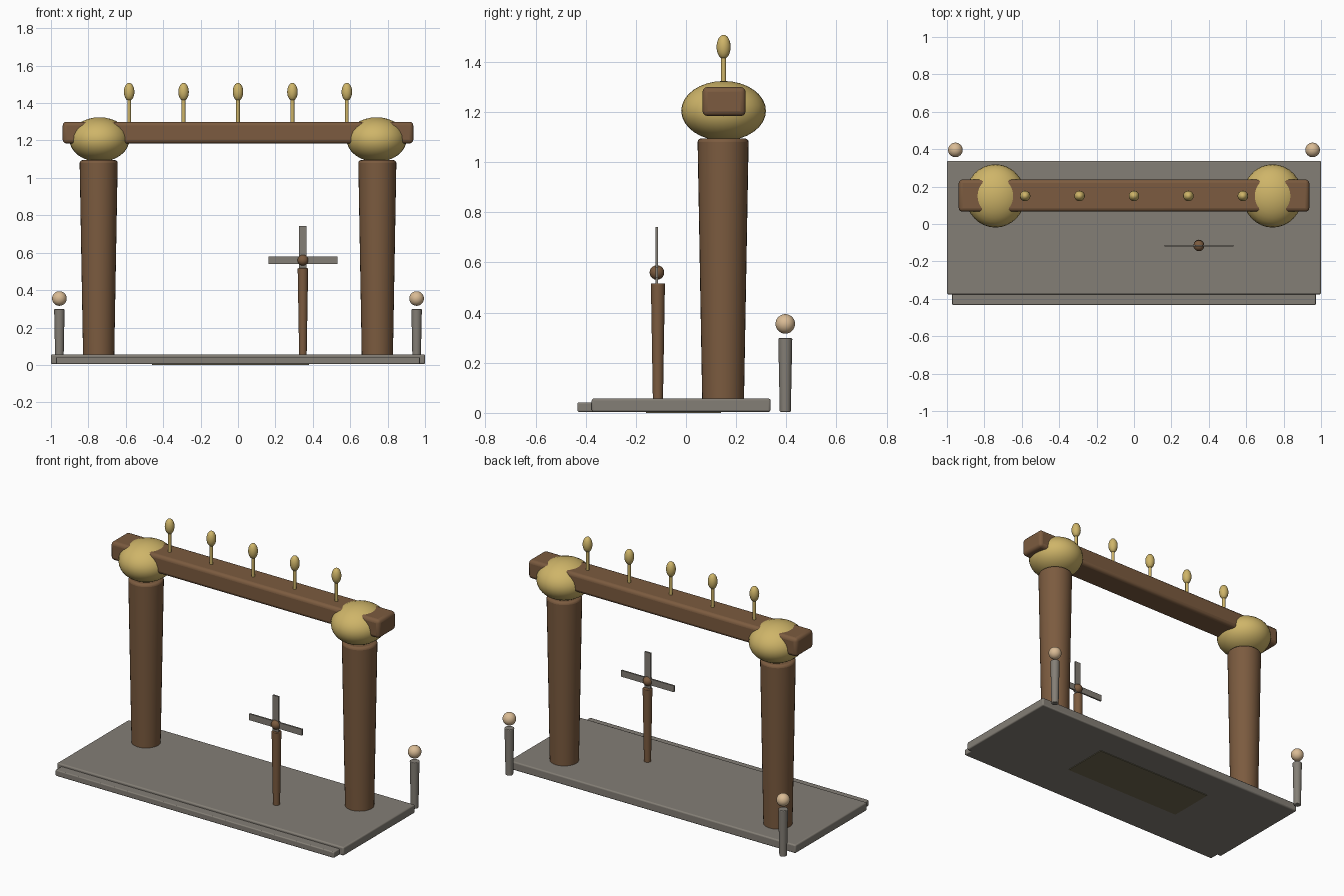
import bpy
from math import radians

if "Cube" in bpy.data.objects:
    bpy.data.objects.remove(bpy.data.objects["Cube"])


def material(name, r, g, b):
    m = bpy.data.materials.new(name)
    m.diffuse_color = (r, g, b, 1)
    m.use_nodes = True
    m.node_tree.nodes["Principled BSDF"].inputs["Base Color"].default_value = m.diffuse_color
    return m


WOOD = material("brown_wood", 0.20, 0.105, 0.05)
GOLD = material("gold", 0.62, 0.46, 0.14)
STONE = material("stone", 0.23, 0.21, 0.18)
LAMP = material("lamp_glow", 0.70, 0.50, 0.30)
MAT = material("dark_olive", 0.16, 0.14, 0.08)


def finish(name, mat, bevel=0.0):
    o = bpy.context.object
    o.name = name
    o.data.materials.append(mat)
    bpy.ops.object.transform_apply(location=False, rotation=False, scale=True)
    if bevel:
        b = o.modifiers.new("bevel", "BEVEL")
        b.width = bevel
        b.segments = 3
        b.limit_method = "ANGLE"
        b.angle_limit = radians(40)
    bpy.ops.object.shade_smooth_by_angle(angle=radians(35))
    return o


def box(name, x, y, z, mat, bevel=0.0):
    # each axis is given as a (low, high) range
    bpy.ops.mesh.primitive_cube_add(size=1, location=[(a + b) / 2 for a, b in (x, y, z)])
    bpy.context.object.scale = [b - a for a, b in (x, y, z)]
    return finish(name, mat, bevel)


def post(name, x, y, z0, z1, r0, r1, mat, bevel=0.0):
    bpy.ops.mesh.primitive_cone_add(vertices=32, radius1=r0, radius2=r1,
                                    depth=z1 - z0, location=(x, y, (z0 + z1) / 2))
    return finish(name, mat, bevel)


def ball(name, loc, radii, mat):
    bpy.ops.mesh.primitive_uv_sphere_add(segments=32, ring_count=16, radius=1, location=loc)
    bpy.context.object.scale = radii
    return finish(name, mat)


# Platform, front step and the panel set into the underside
box("platform", (-1, 1), (-0.376, 0.337), (0.004, 0.057), STONE, 0.008)
box("front_step", (-0.972, 0.972), (-0.433, -0.36), (0.004, 0.042), STONE, 0.006)
box("underside_panel", (-0.46, 0.38), (-0.16, 0.14), (0.0, 0.03), MAT)

# Gate columns, capitals and rear lamp posts
for side, s in (("left", -1), ("right", 1)):
    post(side + "_column", s * 0.745, 0.148, 0.03, 1.095, 0.083, 0.102, WOOD, 0.015)
    ball(side + "_capital", (s * 0.741, 0.15, 1.205), (0.16, 0.169, 0.119), GOLD)
    post(side + "_lamp_post", s * 0.955, 0.396, 0.004, 0.298, 0.022, 0.028, STONE, 0.004)
    ball(side + "_lamp", (s * 0.955, 0.396, 0.355), (0.039,) * 3, LAMP)

# Cross beam with finials
box("cross_beam", (-0.937, 0.937), (0.066, 0.238), (1.184, 1.3), WOOD, 0.02)
for i in range(5):
    x = (i - 2) * 0.291
    post("finial_stem", x, 0.15, 1.28, 1.43, 0.01, 0.01, GOLD)
    ball("finial", (x, 0.15, 1.46), (0.028, 0.028, 0.048), GOLD)

# Pinwheel: post, hub and crossed blades
PX, PY, PZ = 0.347, -0.112, 0.56
post("pinwheel_post", PX, PY, 0.04, 0.517, 0.02, 0.028, WOOD, 0.004)
ball("pinwheel_hub", (PX, PY - 0.004, PZ), (0.029,) * 3, WOOD)
for name, hx, hz in (("blade_across", 0.184, 0.02), ("blade_upright", 0.02, 0.182)):
    box(name, (PX - hx, PX + hx), (PY - 0.009, PY + 0.001), (PZ - hz, PZ + hz), STONE)
